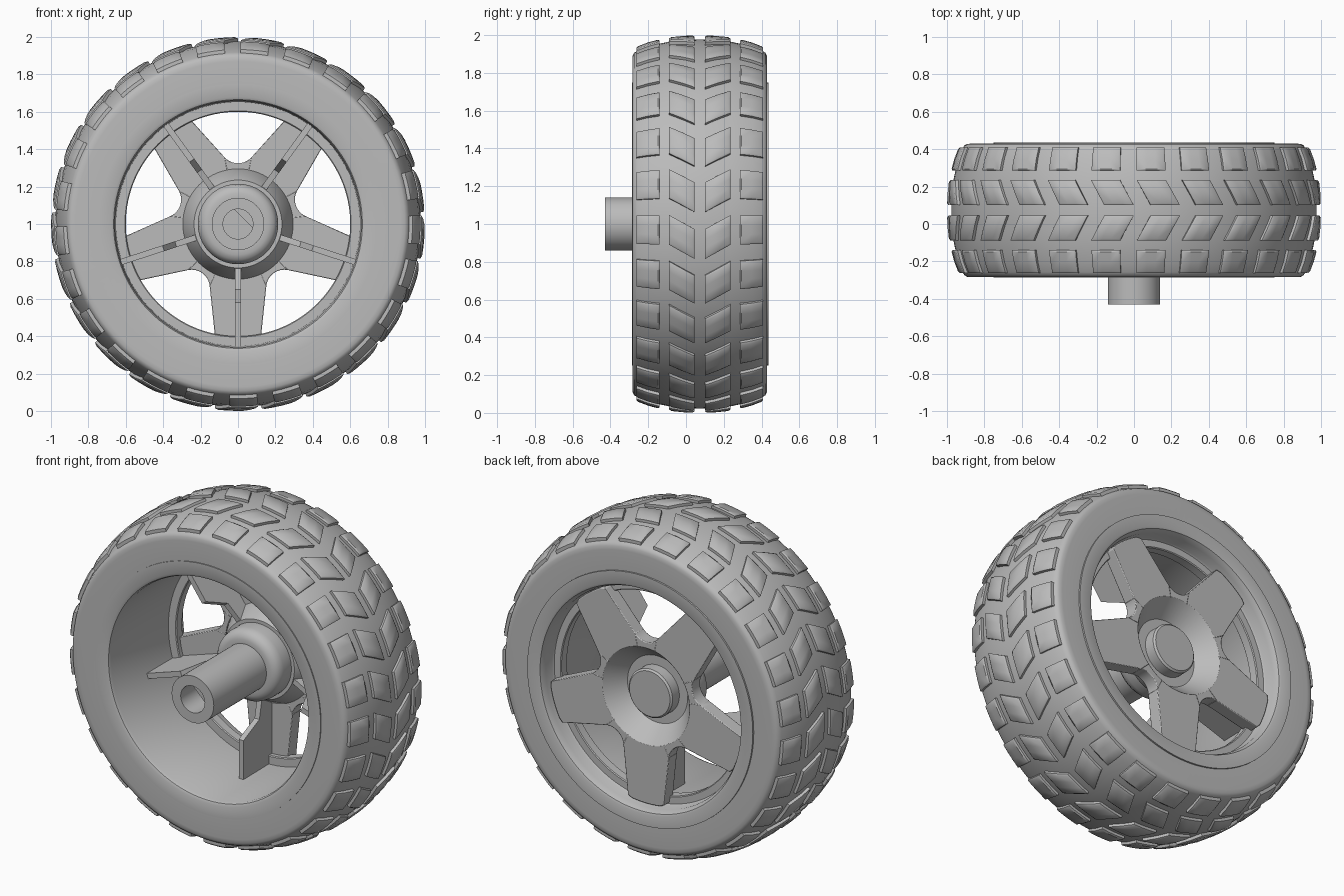
import bpy, bmesh
from math import sin, cos, tan, pi, radians, hypot, atan2

cube = bpy.data.objects.get("Cube")
if cube:
    bpy.data.objects.remove(cube)

CENTRE_Z = 1.0
TYRE_MID = 0.073      # middle of the tyre along the axle
SPOKES = 5
TREADS = 25

grey = bpy.data.materials.new("plain grey")
grey.use_nodes = True
COLOUR = (0.5, 0.5, 0.5, 1)
grey.diffuse_color = COLOUR
grey.node_tree.nodes["Principled BSDF"].inputs["Base Color"].default_value = COLOUR


def polar(r, a, y):
    return (r * cos(a), y, CENTRE_Z + r * sin(a))


def finish(name, bm, angle=35, bevel=0):
    bmesh.ops.recalc_face_normals(bm, faces=bm.faces)
    mesh = bpy.data.meshes.new(name)
    bm.to_mesh(mesh)
    bm.free()
    mesh.materials.append(grey)
    ob = bpy.data.objects.new(name, mesh)
    bpy.context.collection.objects.link(ob)
    if bevel:
        mod = ob.modifiers.new("soft edges", "BEVEL")
        mod.width, mod.segments, mod.limit_method = bevel, 2, "ANGLE"
        mod.angle_limit = radians(40)
    bpy.ops.object.select_all(action="DESELECT")
    ob.select_set(True)
    bpy.context.view_layer.objects.active = ob
    bpy.ops.object.shade_smooth_by_angle(angle=radians(angle))
    return ob


def lathe(name, profile, closed=True, steps=120):
    """Turn a (radius, y) profile around the axle."""
    bm = bmesh.new()
    verts = [bm.verts.new(polar(r, 0, y)) for r, y in profile]
    pairs = list(zip(verts, verts[1:] + verts[:1]))
    edges = [bm.edges.new(p) for p in (pairs if closed else pairs[:-1])]
    bmesh.ops.spin(bm, geom=verts + edges, cent=(0, 0, CENTRE_Z), axis=(0, 1, 0),
                   angle=2 * pi, steps=steps)
    bmesh.ops.remove_doubles(bm, verts=bm.verts, dist=0.0004)
    return finish(name, bm)


# Tyre carcass: half profile across the width, mirrored about the middle
crown = [(0, 0.977), (0.08, 0.975), (0.16, 0.966), (0.22, 0.953), (0.28, 0.937), (0.33, 0.917)]
half = crown + [(0.347, 0.907), (0.355, 0.892), (0.357, 0.87), (0.354, 0.745)]
lathe("tyre", [(r, TYRE_MID - v) for v, r in reversed(half)]
      + [(r, TYRE_MID + v) for v, r in half[1:]])


def crown_radius(v):
    v = abs(v)
    for (v0, r0), (v1, r1) in zip(crown, crown[1:]):
        if v <= v1:
            return r0 + (r1 - r0) * (v - v0) / (v1 - v0)
    return crown[-1][1]


def tread_block(bm, angle, side, v_in, v_out, lean):
    """Raised block that follows the crown, with a rounded border."""
    us = [0, 0.07, 0.35, 0.65, 0.93, 1]
    ws = [0, 0.08, 0.5, 0.92, 1]
    nu, nw = len(us), len(ws)

    def point(u, w, lift):
        v = v_in + (v_out - v_in) * w
        a = angle + (u - 0.5) * 0.16 - lean * (1 - w)
        return bm.verts.new(polar(crown_radius(v) + lift, a, TYRE_MID + side * v))

    grid = [[point(u, w, 0.016 if u in (0, 1) or w in (0, 1) else 0.023)
             for w in ws] for u in us]
    for i in range(nu - 1):
        for j in range(nw - 1):
            bm.faces.new((grid[i][j], grid[i + 1][j], grid[i + 1][j + 1], grid[i][j + 1]))
    rim = [(i, 0) for i in range(nu)] + [(nu - 1, j) for j in range(1, nw)]
    rim += [(i, nw - 1) for i in reversed(range(nu - 1))] + [(0, j) for j in range(nw - 2, 0, -1)]
    low = [point(us[i], ws[j], -0.012) for i, j in rim]
    top = [grid[i][j] for i, j in rim]
    for k in range(len(rim)):
        n = (k + 1) % len(rim)
        bm.faces.new((top[k], top[n], low[n], low[k]))


# Tread: two straight shoulder rows and two leaning centre rows
for label, side in (("front", -1), ("back", 1)):
    for row, v_in, v_out, lean in (("shoulder", 0.212, 0.335, 0), ("centre", 0.028, 0.162, 0.075)):
        bm = bmesh.new()
        for k in range(TREADS):
            tread_block(bm, radians(-1.85) + k * 2 * pi / TREADS, side, v_in, v_out, lean)
        finish(f"{label}_{row}_tread", bm, 40)

# Rim: barrel with a lip at each end and an inner flange
lathe("rim", [(0.75, -0.275), (0.75, -0.287), (0.68, -0.287), (0.665, -0.28), (0.658, -0.265),
              (0.652, 0.27), (0.605, 0.27), (0.6, 0.275), (0.6, 0.325), (0.605, 0.33),
              (0.645, 0.33), (0.652, 0.34), (0.652, 0.4), (0.668, 0.432), (0.68, 0.437),
              (0.75, 0.437), (0.75, 0.42)])

# Hub: dished back with a centre boss, rounded collar, hollow axle tube
lathe("hub", [(0, 0.345), (0.135, 0.345), (0.145, 0.335), (0.145, 0.27), (0.2, 0.27),
              (0.289, 0.379), (0.295, 0.37), (0.295, 0.3), (0.235, 0.2), (0.215, 0.2),
              (0.215, 0.13), (0.208, 0.1), (0.19, 0.079), (0.165, 0.07), (0.14, 0.07),
              (0.14, -0.43), (0.08, -0.43), (0.08, 0), (0, 0)], closed=False, steps=64)

# Flat key that gives the axle bore a D shape
bm = bmesh.new()
arc = [radians(45 + t) for t in range(-60, 61, 12)]
ends = [[bm.verts.new(polar(0.082, a, y)) for a in arc] for y in (-0.41, 0.02)]
bm.faces.new(ends[0])
bm.faces.new(ends[1])
for i in range(len(arc)):
    n = (i + 1) % len(arc)
    bm.faces.new((ends[0][i], ends[0][n], ends[1][n], ends[1][i]))
finish("bore_flat", bm)

# Spoke plate: star outline with rounded valleys, open in the middle
SLOPE = radians(42)
APEX, VALLEY, TIP = 0.277, 0.097, 0.645
valley_x = APEX + VALLEY / sin(SLOPE)
edge = []
for i in range(9):
    t = (pi / 2 - SLOPE) * i / 8
    edge.append((valley_x - VALLEY * cos(t), VALLEY * sin(t)))
x = edge[-1][0]
while hypot(x, (x - APEX) * tan(SLOPE)) < TIP:
    edge.append((x, (x - APEX) * tan(SLOPE)))
    x += 0.02
half_outline = [(atan2(b, a), hypot(a, b)) for a, b in edge]
start = half_outline[-1][0]
half_outline += [(start + (pi / SPOKES - start) * i / 4, TIP) for i in range(1, 5)]
sector = [(-a, r) for a, r in reversed(half_outline)] + half_outline[1:-1]
outline = [(a + pi / 2 + k * 2 * pi / SPOKES, r) for k in range(SPOKES) for a, r in sector]
bm = bmesh.new()
loops = [[bm.verts.new(polar(r if outer else 0.287, a, y)) for a, r in outline]
         for outer, y in ((1, 0.38), (1, 0.3), (0, 0.3), (0, 0.38))]
for m in range(4):
    a, b = loops[m], loops[(m + 1) % 4]
    for i in range(len(a)):
        n = (i + 1) % len(a)
        bm.faces.new((a[i], a[n], b[n], b[i]))
finish("spoke_plate", bm, bevel=0.014)

# Ribs: thin radial fins behind each spoke, deep at the barrel
rib = [(0.655, 0.03), (0.42, 0.03), (0.35, 0.18), (0.21, 0.21), (0.21, 0.26), (0.3, 0.32), (0.655, 0.32)]
bm = bmesh.new()
for k in range(SPOKES):
    a = -pi / 2 + k * 2 * pi / SPOKES
    sides = []
    for s in (-0.016, 0.016):
        sides.append([bm.verts.new((r * cos(a) - s * sin(a), y, CENTRE_Z + r * sin(a) + s * cos(a)))
                      for r, y in rib])
    bm.faces.new(sides[0])
    bm.faces.new(sides[1])
    for i in range(len(rib)):
        n = (i + 1) % len(rib)
        bm.faces.new((sides[0][i], sides[0][n], sides[1][n], sides[1][i]))
finish("spoke_ribs", bm)
